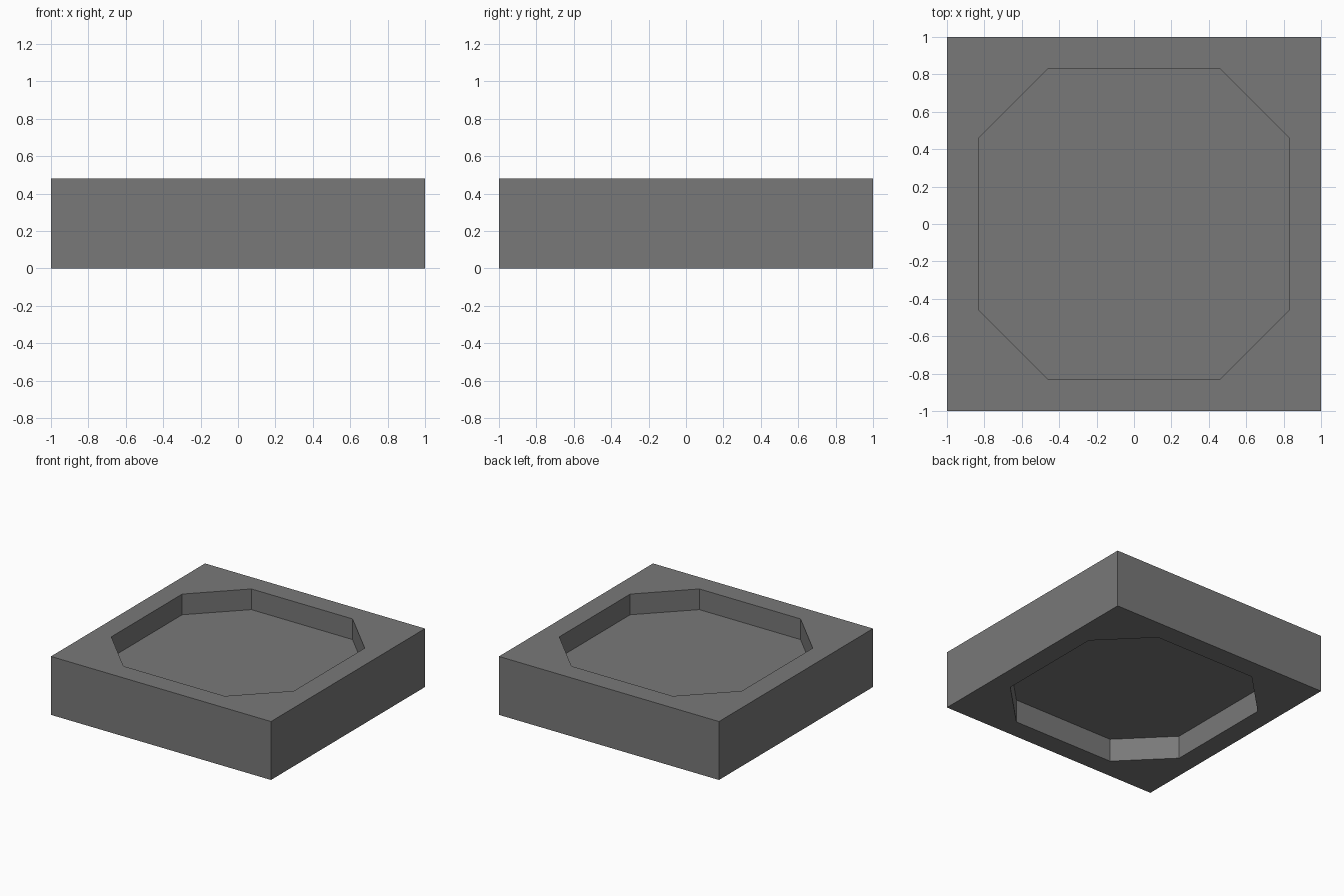
import bpy
import bmesh

if "Cube" in bpy.data.objects:
    bpy.data.objects.remove(bpy.data.objects["Cube"])

HEIGHT = 0.48
RIM, CORNER = 0.83, 0.46          # octagon flat distance and half length of its flats
FLOOR_BOTTOM, FLOOR_TOP = 0.19, 0.31

grey = bpy.data.materials.new("dark grey")
grey.diffuse_color = (0.19, 0.19, 0.19, 1.0)
grey.use_nodes = True
grey.node_tree.nodes["Principled BSDF"].inputs["Base Color"].default_value = grey.diffuse_color

SQUARE = [(-1, -1), (1, -1), (1, 1), (-1, 1)]
OCTAGON = [(-CORNER, -RIM), (CORNER, -RIM), (RIM, -CORNER), (RIM, CORNER),
           (CORNER, RIM), (-CORNER, RIM), (-RIM, CORNER), (-RIM, -CORNER)]

bm = bmesh.new()


def ring(points, z):
    return [bm.verts.new((x, y, z)) for x, y in points]


def bridge(a, b):
    """Join two matching rings with quads."""
    n = len(a)
    for i in range(n):
        j = (i + 1) % n
        bm.faces.new((a[i], a[j], b[j], b[i]))


# Outer walls of the block
low, high = ring(SQUARE, 0), ring(SQUARE, HEIGHT)
bridge(low, high)

# Octagonal recess in the top and in the underside
for outer, z, floor_z in ((low, 0, FLOOR_BOTTOM), (high, HEIGHT, FLOOR_TOP)):
    rim, floor = ring(OCTAGON, z), ring(OCTAGON, floor_z)
    bridge(rim, floor)
    bm.faces.new(floor)
    # Flat border between the square edge and the octagon
    for k in range(4):
        a, b = 2 * k, 2 * k + 1
        n = (k + 1) % 4
        bm.faces.new((outer[k], outer[n], rim[b], rim[a]))
        bm.faces.new((outer[n], rim[(b + 1) % 8], rim[b]))

bmesh.ops.recalc_face_normals(bm, faces=bm.faces)
mesh = bpy.data.meshes.new("recessed_block")
bm.to_mesh(mesh)
bm.free()
mesh.materials.append(grey)
block = bpy.data.objects.new("recessed_block", mesh)
bpy.context.collection.objects.link(block)
